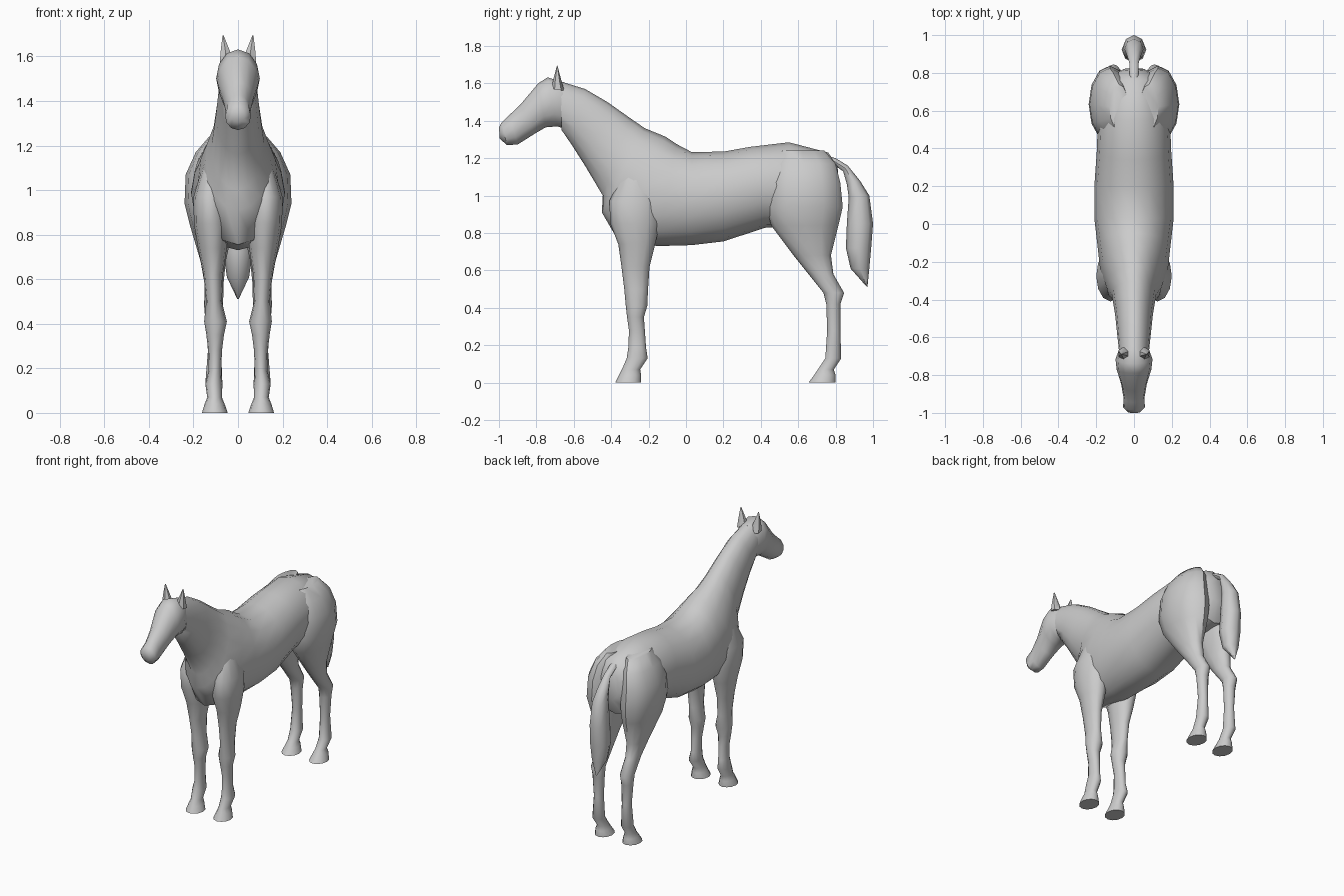
import bpy, bmesh, math
from mathutils import Vector


def loft(name, rings, sides=12, mirror=False):
    """Skin elliptical rings: (edge A y, z), (edge B y, z), half width, centre x."""
    bm = bmesh.new()
    loops = []
    for ya, za, yb, zb, w, xc in rings:
        a, b = Vector((xc, ya, za)), Vector((xc, yb, zb))
        mid, half = (a + b) / 2, (a - b) / 2
        loops.append([bm.verts.new(mid + half * math.cos(t) + Vector((w * math.sin(t), 0, 0)))
                      for t in (2 * math.pi * i / sides for i in range(sides))])
    for p, q in zip(loops, loops[1:]):
        for i in range(sides):
            j = (i + 1) % sides
            bm.faces.new((p[i], p[j], q[j], q[i]))
    bm.faces.new(loops[0])
    bm.faces.new(loops[-1])
    bmesh.ops.recalc_face_normals(bm, faces=bm.faces)
    mesh = bpy.data.meshes.new(name)
    bm.to_mesh(mesh)
    bm.free()
    ob = bpy.data.objects.new(name, mesh)
    bpy.context.collection.objects.link(ob)
    bpy.ops.object.select_all(action='DESELECT')
    ob.select_set(True)
    bpy.context.view_layer.objects.active = ob
    bpy.ops.object.shade_smooth_by_angle(angle=math.radians(50))
    if mirror:
        ob.modifiers.new("Mirror", 'MIRROR')
    return ob


def level(rows):
    """Leg rows (z, front y, back y, inner x, outer x) to horizontal rings."""
    return [(y0, z, y1, z, (x1 - x0) / 2, (x0 + x1) / 2) for z, y0, y1, x0, x1 in rows]


def centred(rows):
    return [r + (0,) for r in rows]


# Torso and neck, from rump to poll
loft("torso_and_neck", centred([
    (0.81, 1.16, 0.825, 0.97, 0.06),
    (0.76, 1.23, 0.77, 0.86, 0.15),
    (0.55, 1.285, 0.60, 0.83, 0.19),
    (0.34, 1.26, 0.43, 0.83, 0.197),
    (0.20, 1.235, 0.20, 0.755, 0.21),
    (0.03, 1.233, 0.03, 0.735, 0.21),
    (-0.05, 1.275, -0.15, 0.73, 0.195),
    (-0.11, 1.315, -0.36, 0.755, 0.18),
    (-0.22, 1.36, -0.45, 0.91, 0.145),
    (-0.30, 1.415, -0.445, 1.0, 0.118),
    (-0.42, 1.50, -0.54, 1.16, 0.10),
    (-0.54, 1.57, -0.61, 1.27, 0.09),
    (-0.67, 1.61, -0.665, 1.35, 0.08),
]), sides=16)

# Head, from poll to nose
loft("head", centred([
    (-0.65, 1.605, -0.655, 1.36, 0.075),
    (-0.74, 1.632, -0.69, 1.37, 0.098),
    (-0.79, 1.60, -0.75, 1.365, 0.092),
    (-0.885, 1.487, -0.81, 1.33, 0.068),
    (-0.945, 1.43, -0.90, 1.273, 0.055),
    (-0.985, 1.392, -0.958, 1.27, 0.058),
    (-1.0, 1.365, -0.996, 1.305, 0.03),
]))

# Ears
loft("ears", [
    (-0.72, 1.57, -0.65, 1.56, 0.034, 0.052),
    (-0.71, 1.62, -0.665, 1.61, 0.026, 0.056),
    (-0.69, 1.695, -0.687, 1.695, 0.003, 0.067),
], sides=6, mirror=True)

# Front legs, shoulder to hoof
loft("front_legs", level([
    (1.12, -0.34, -0.18, 0.06, 0.155),
    (0.97, -0.41, -0.14, 0.05, 0.20),
    (0.85, -0.405, -0.14, 0.04, 0.198),
    (0.74, -0.362, -0.165, 0.05, 0.18),
    (0.62, -0.345, -0.195, 0.068, 0.155),
    (0.50, -0.33, -0.203, 0.072, 0.143),
    (0.41, -0.322, -0.207, 0.05, 0.152),
    (0.35, -0.315, -0.225, 0.063, 0.142),
    (0.28, -0.305, -0.22, 0.072, 0.134),
    (0.19, -0.308, -0.214, 0.075, 0.132),
    (0.13, -0.317, -0.205, 0.07, 0.147),
    (0.07, -0.343, -0.245, 0.072, 0.138),
    (0.04, -0.358, -0.24, 0.06, 0.15),
    (0.0, -0.378, -0.24, 0.046, 0.162),
]), mirror=True)

# Hind legs, haunch to hoof
loft("hind_legs", level([
    (1.24, 0.50, 0.74, 0.03, 0.13),
    (1.17, 0.46, 0.80, 0.03, 0.19),
    (1.07, 0.44, 0.825, 0.02, 0.235),
    (0.94, 0.43, 0.838, 0.015, 0.24),
    (0.84, 0.455, 0.815, 0.02, 0.215),
    (0.68, 0.575, 0.775, 0.055, 0.168),
    (0.58, 0.655, 0.788, 0.065, 0.15),
    (0.48, 0.735, 0.845, 0.067, 0.152),
    (0.42, 0.75, 0.826, 0.07, 0.147),
    (0.28, 0.755, 0.825, 0.076, 0.135),
    (0.13, 0.745, 0.83, 0.07, 0.147),
    (0.07, 0.705, 0.79, 0.072, 0.138),
    (0.04, 0.685, 0.80, 0.06, 0.15),
    (0.0, 0.655, 0.80, 0.046, 0.162),
]), mirror=True)

# Tail
loft("tail", centred([
    (0.72, 1.222, 0.72, 1.18, 0.02),
    (0.80, 1.20, 0.79, 1.165, 0.025),
    (0.865, 1.16, 0.84, 1.13, 0.025),
    (0.93, 1.08, 0.86, 1.06, 0.038),
    (0.98, 1.0, 0.87, 0.99, 0.05),
    (1.0, 0.85, 0.86, 0.85, 0.06),
    (0.99, 0.72, 0.855, 0.72, 0.065),
    (0.98, 0.61, 0.88, 0.61, 0.05),
    (0.97, 0.51, 0.964, 0.515, 0.004),
]), sides=8)
